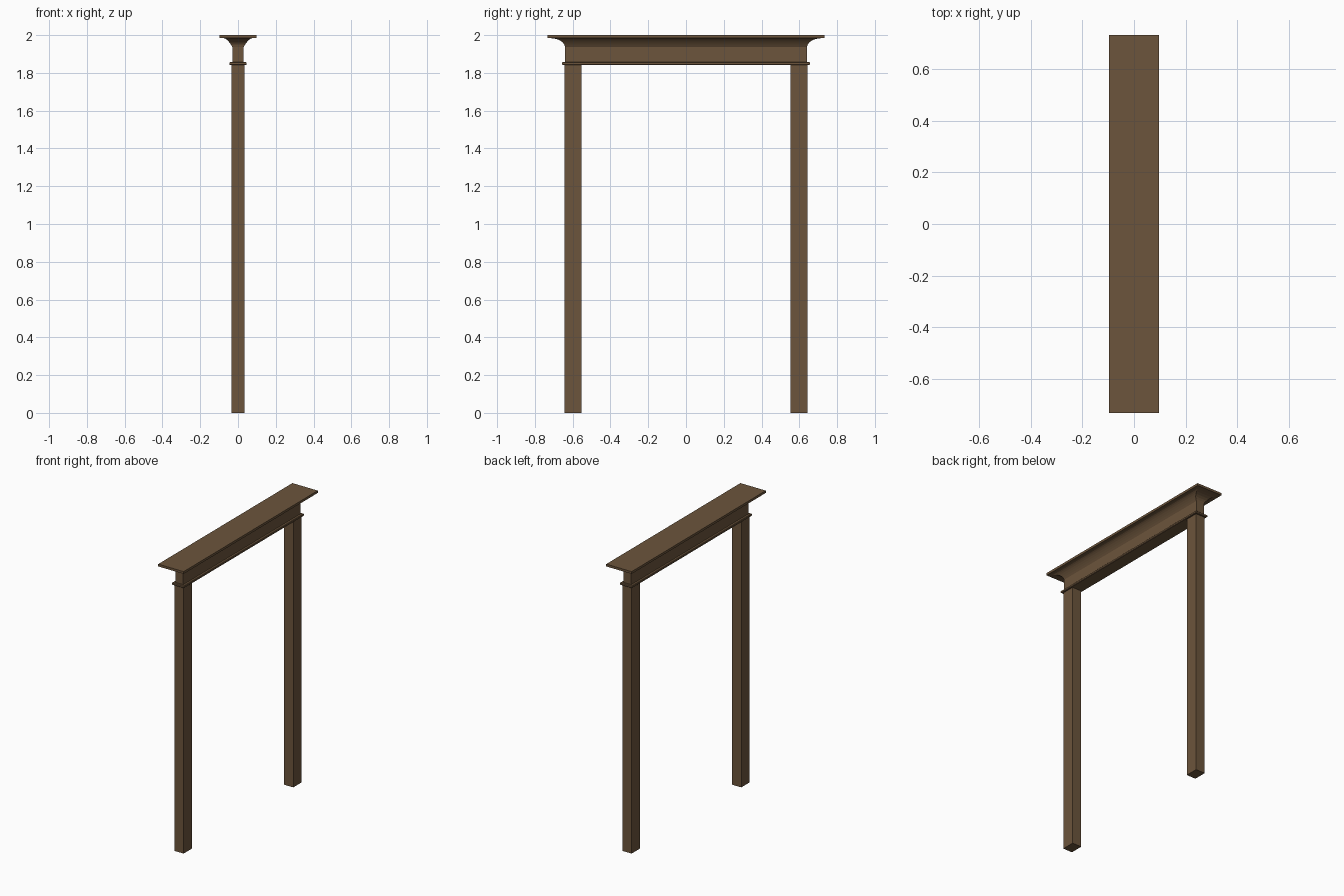
import bpy, bmesh, math

if "Cube" in bpy.data.objects:
    bpy.data.objects.remove(bpy.data.objects["Cube"])

wood = bpy.data.materials.new("brown_wood")
wood.diffuse_color = (0.15, 0.09, 0.045, 1)
wood.use_nodes = True
wood.node_tree.nodes["Principled BSDF"].inputs["Base Color"].default_value = wood.diffuse_color


def stack(name, rings, y_mid=0.0):
    """Rectangular solid from (half_x, half_y, z) rings, bottom to top."""
    bm = bmesh.new()
    loops = [[bm.verts.new((sx * hx, y_mid + sy * hy, z))
              for sx, sy in ((-1, -1), (1, -1), (1, 1), (-1, 1))]
             for hx, hy, z in rings]
    bm.faces.new(loops[0][::-1])
    bm.faces.new(loops[-1])
    for a, b in zip(loops, loops[1:]):
        for i in range(4):
            j = (i + 1) % 4
            bm.faces.new((a[i], a[j], b[j], b[i]))
    mesh = bpy.data.meshes.new(name)
    bm.to_mesh(mesh)
    bm.free()
    mesh.materials.append(wood)
    obj = bpy.data.objects.new(name, mesh)
    bpy.context.collection.objects.link(obj)
    return obj


# Square posts
for side, label in ((-1, "front"), (1, "back")):
    stack(label + "_post", [(0.035, 0.045, 0), (0.035, 0.045, 1.842)], side * 0.599)

# Projecting band at the foot of the lintel, with softened edges
stack("lintel_band", [(0.043, 0.653, 1.841), (0.046, 0.656, 1.844),
                      (0.046, 0.656, 1.854), (0.043, 0.653, 1.857)])

# Plain lintel board
stack("lintel", [(0.03, 0.641, 1.857), (0.03, 0.641, 1.937)])

# Concave cornice moulding, wider overhang at the ends
cove = []
for k in range(7):
    t = k / 6 * math.pi / 2
    out, up = 1 - math.cos(t), math.sin(t)
    cove.append((0.03 + 0.047 * (0.5 * out + 0.5 * up), 0.641 + 0.08 * out,
                 1.937 + 0.047 * up))
stack("cornice_cove", cove)

# Flat top shelf
stack("top_shelf", [(0.097, 0.733, 1.984), (0.097, 0.733, 2.0)])
